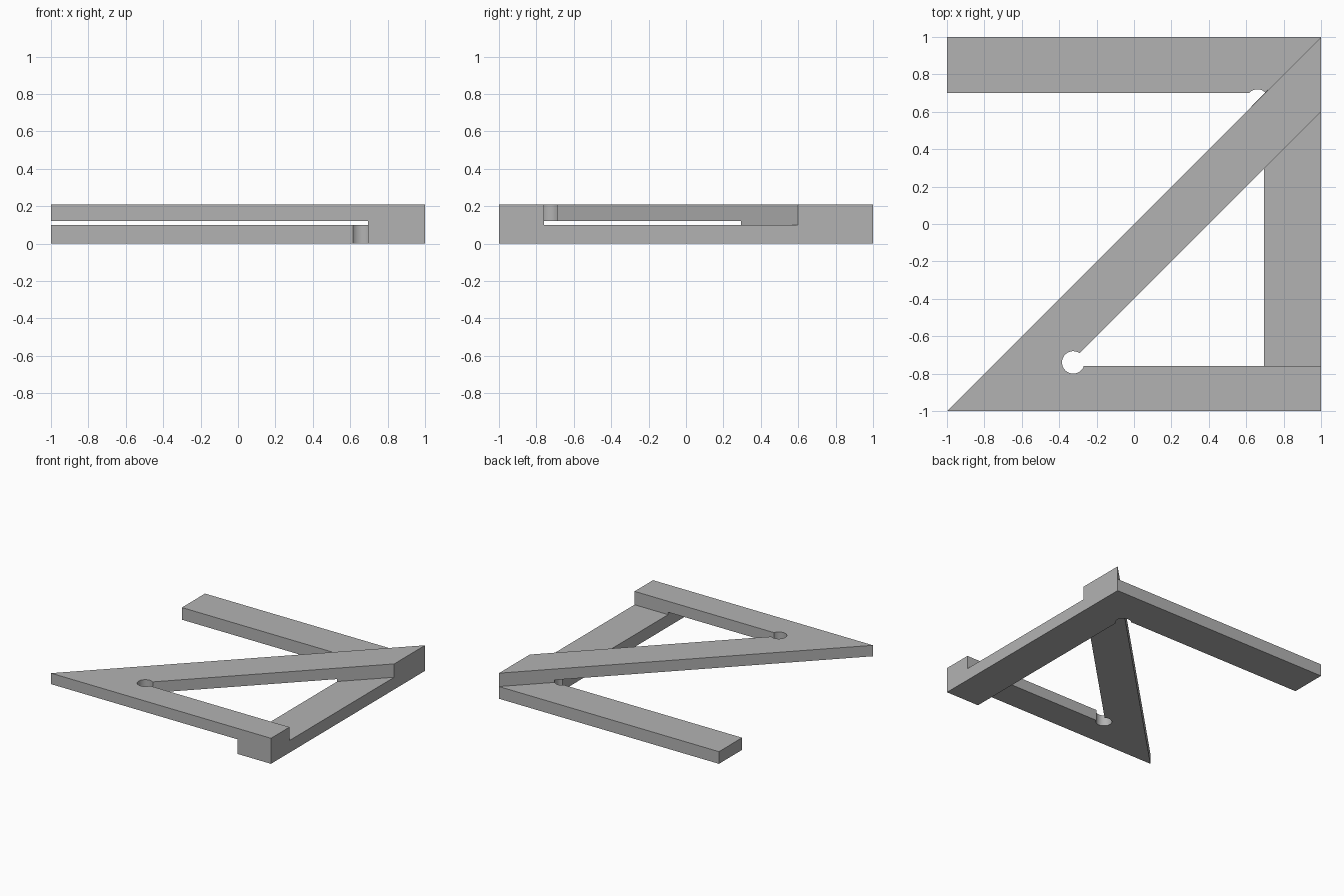
import bpy, bmesh, math
from mathutils import Vector

if "Cube" in bpy.data.objects:
    bpy.data.objects.remove(bpy.data.objects["Cube"])

Z_TOP, Z_LOW, Z_UP = 0.21, 0.10, 0.12
IN_X, IN_Y = 0.695, 0.70


def prism(name, outline, z0, z1):
    """Extrude a flat outline from z0 to z1."""
    bm = bmesh.new()
    face = bm.faces.new([bm.verts.new((x, y, z0)) for x, y in outline])
    up = bmesh.ops.extrude_face_region(bm, geom=[face])
    bmesh.ops.translate(bm, vec=Vector((0, 0, z1 - z0)),
                        verts=[v for v in up["geom"] if isinstance(v, bmesh.types.BMVert)])
    bmesh.ops.recalc_face_normals(bm, faces=bm.faces)
    mesh = bpy.data.meshes.new(name)
    bm.to_mesh(mesh)
    bm.free()
    ob = bpy.data.objects.new(name, mesh)
    bpy.context.collection.objects.link(ob)
    return ob


def circle(cx, cy, r, n=48):
    return [(cx + r * math.cos(2 * math.pi * i / n),
             cy + r * math.sin(2 * math.pi * i / n)) for i in range(n)]


def combine(target, tool, operation):
    """Apply a boolean and discard the tool."""
    bpy.context.view_layer.objects.active = target
    mod = target.modifiers.new(operation, 'BOOLEAN')
    mod.operation, mod.object, mod.solver = operation, tool, 'EXACT'
    bpy.ops.object.modifier_apply(modifier=mod.name)
    bpy.data.objects.remove(tool)


# Lower L: back bar and right bar
bracket = prism("folded_bracket", [(-1, IN_Y), (IN_X, IN_Y), (IN_X, -1), (1, -1), (1, 1), (-1, 1)],
                0, Z_LOW)

# Joints at the two ends of the right bar, linking lower and upper layers
combine(bracket, prism("front_joint", [(IN_X, -1), (1, -1), (1, -0.76), (IN_X, -0.76)], 0, Z_TOP), 'UNION')
combine(bracket, prism("back_joint", [(IN_X, IN_X - 0.4), (1, 0.6), (1, 1), (IN_X, IN_X)], 0, Z_TOP), 'UNION')

# Right bar stays low between the joints; upper V: front bar and diagonal bar
combine(bracket, prism("upper_arms", [(-1, -1), (1, -1), (1, -0.76), (-0.36, -0.76), (1, 0.6), (1, 1)],
                       Z_UP, Z_TOP), 'UNION')

# Round relief holes at the inner corners
combine(bracket, prism("lower_relief", circle(0.66, 0.66, 0.06), -0.1, Z_UP), 'DIFFERENCE')
combine(bracket, prism("upper_relief", circle(-0.325, -0.74, 0.06), 0.05, 0.3), 'DIFFERENCE')

# Merge flat regions left by the unions
bm = bmesh.new()
bm.from_mesh(bracket.data)
bmesh.ops.remove_doubles(bm, verts=bm.verts, dist=1e-5)
bmesh.ops.dissolve_limit(bm, angle_limit=0.01, verts=bm.verts, edges=bm.edges)
bm.to_mesh(bracket.data)
bm.free()

# Plain grey finish
grey = bpy.data.materials.new("plain grey")
grey.diffuse_color = (0.45, 0.45, 0.45, 1)
grey.use_nodes = True
grey.node_tree.nodes["Principled BSDF"].inputs["Base Color"].default_value = grey.diffuse_color
bracket.data.materials.clear()
bracket.data.materials.append(grey)
for p in bracket.data.polygons:
    p.material_index = 0
bpy.context.view_layer.objects.active = bracket
bracket.select_set(True)
bpy.ops.object.shade_smooth_by_angle(angle=math.radians(30))
